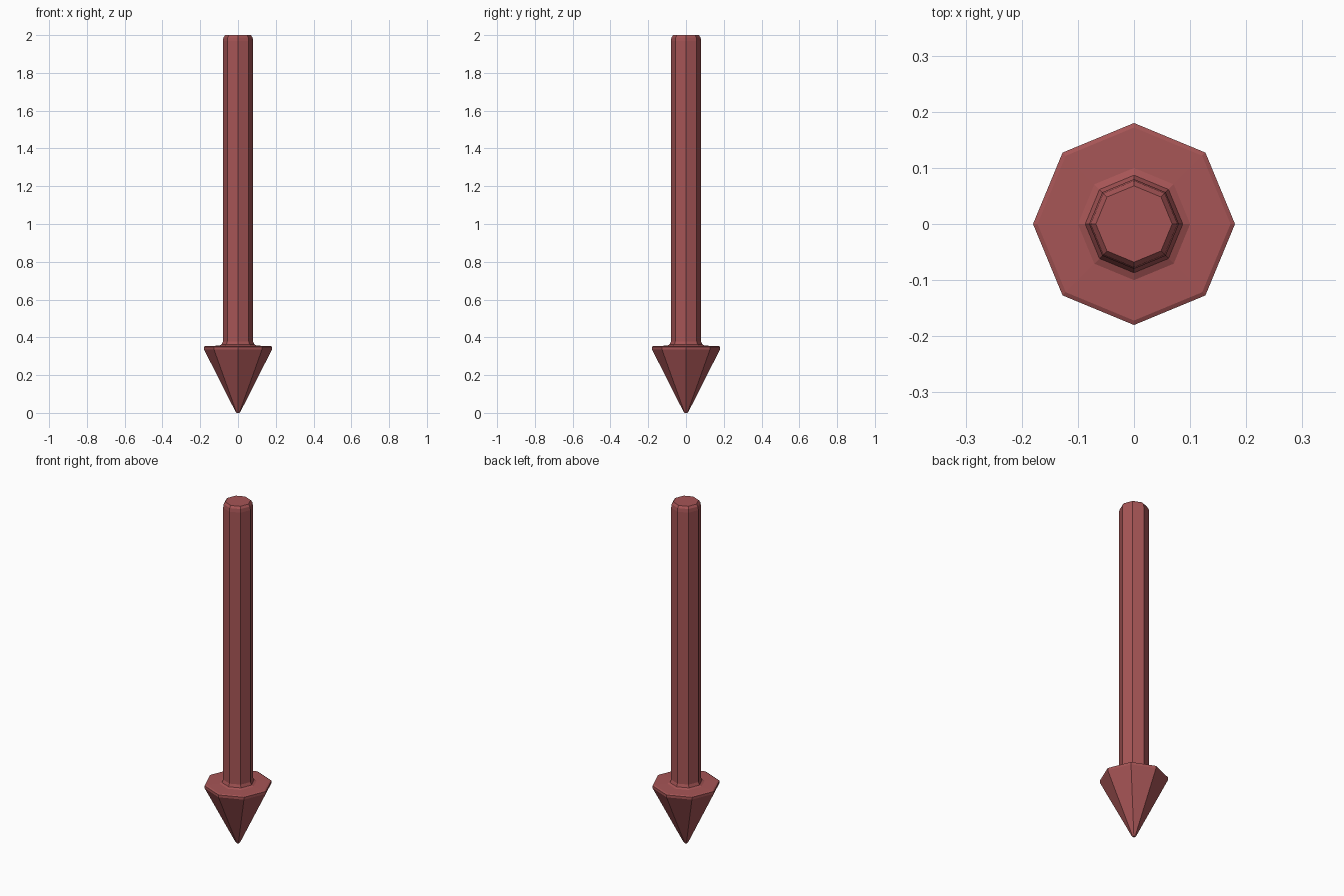
import bpy, bmesh
from math import cos, sin, pi

if "Cube" in bpy.data.objects:
    bpy.data.objects.remove(bpy.data.objects["Cube"])

SIDES = 8

# Shared paint
red = bpy.data.materials.new("dull_red")
red.diffuse_color = (0.38, 0.09, 0.092, 1)
red.use_nodes = True
red.node_tree.nodes["Principled BSDF"].inputs["Base Color"].default_value = red.diffuse_color


def lathe(name, profile):
    """Sweep (radius, z) points, listed bottom to top, into a closed octagonal solid."""
    bm = bmesh.new()
    rings = [[bm.verts.new((r * cos(2 * pi * i / SIDES), r * sin(2 * pi * i / SIDES), z))
              for i in range(SIDES)] for r, z in profile]
    for low, high in zip(rings, rings[1:]):
        for i in range(SIDES):
            j = (i + 1) % SIDES
            bm.faces.new((low[i], low[j], high[j], high[i]))
    bm.faces.new(rings[0][::-1])
    bm.faces.new(rings[-1])
    mesh = bpy.data.meshes.new(name)
    bm.to_mesh(mesh)
    bm.free()
    mesh.materials.append(red)
    obj = bpy.data.objects.new(name, mesh)
    bpy.context.collection.objects.link(obj)
    return obj


# Pointed head with blunt tip and softened rim, flowing into the shaft
tip = [(0.007, 0.0), (0.014, 0.008)]
rim = [(0.18, 0.336), (0.18, 0.35), (0.172, 0.354)]
fillet = [(0.1, 0.356), (0.087, 0.362), (0.08, 0.378)]
# Shaft end with chamfered edge
shaft_top = [(0.08, 1.968), (0.077, 1.988), (0.068, 2.0)]

lathe("arrow_stake", tip + rim + fillet + shaft_top)
